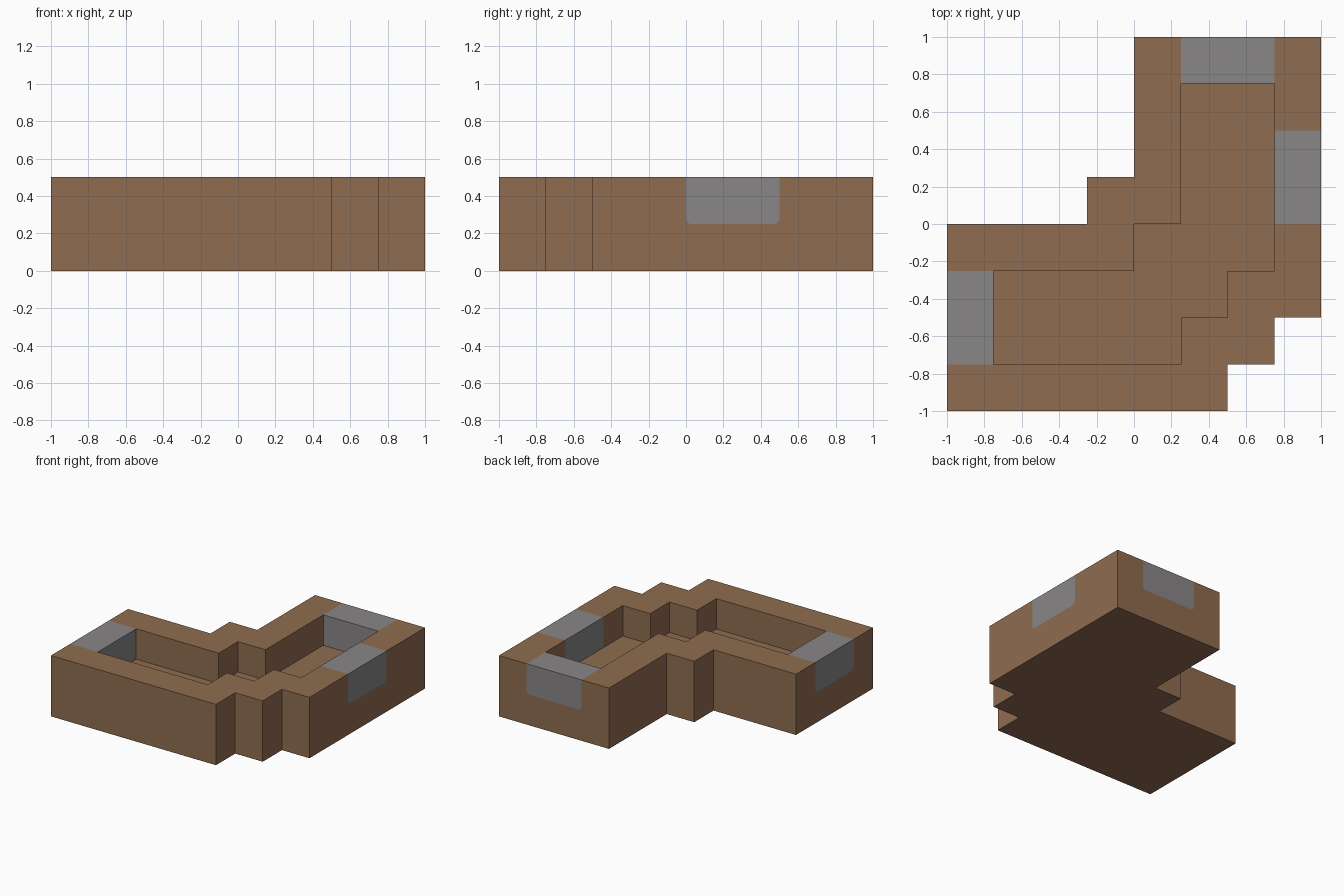
import bpy
import bmesh
from mathutils import Vector

if "Cube" in bpy.data.objects:
    bpy.data.objects.remove(bpy.data.objects["Cube"], do_unlink=True)


def make_material(name, colour):
    mat = bpy.data.materials.new(name)
    mat.use_nodes = True
    mat.diffuse_color = (*colour, 1)
    mat.node_tree.nodes["Principled BSDF"].inputs["Base Color"].default_value = (*colour, 1)
    return mat


brown = make_material("brown_wood", (0.275, 0.150, 0.080))
grey = make_material("grey_metal", (0.248, 0.240, 0.240))

HEIGHT, FLOOR, CORNER = 0.5, 0.25, 0.02

# Matching corners of the stepped outer wall and the inner channel
outer = [(-1, -1), (.5, -1), (.5, -.75), (.75, -.75), (.75, -.5), (1, -.5),
         (1, 1), (0, 1), (0, .25), (-.25, .25), (-.25, 0), (-1, 0)]
inner = [(-.75, -.75), (.25, -.75), (.25, -.5), (.5, -.5), (.5, -.25), (.75, -.25),
         (.75, .75), (.25, .75), (.25, 0), (0, 0), (0, -.25), (-.75, -.25)]

# Channel body: base, outer walls, rim, inner walls, floor
bm = bmesh.new()
rings = [[bm.verts.new((x, y, z)) for x, y in outline]
         for outline, z in ((outer, 0), (outer, HEIGHT), (inner, HEIGHT), (inner, FLOOR))]
bm.faces.new(rings[0][::-1])
bm.faces.new(rings[3])
for low, high in zip(rings, rings[1:]):
    for i in range(len(outer)):
        j = (i + 1) % len(outer)
        bm.faces.new((low[i], low[j], high[j], high[i]))


def faces_beyond(direction, distance):
    return [f for f in bm.faces
            if all(v.co.dot(direction) > distance for v in f.verts)]


def cut(direction, distance, point, normal):
    faces = faces_beyond(direction, distance)
    geom = set(faces)
    for f in faces:
        geom.update(f.edges, f.verts)
    bmesh.ops.bisect_plane(bm, geom=list(geom), dist=1e-5, plane_co=point, plane_no=normal)


# Grey gate plates wrapped over the wall: outward direction, along axis, centre
UP = Vector((0, 0, 1))
gates = [(Vector((1, 0, 0)), Vector((0, 1, 0)), 0.25),
         (Vector((0, 1, 0)), Vector((1, 0, 0)), 0.5),
         (Vector((-1, 0, 0)), Vector((0, 1, 0)), -0.5)]
for out, along, centre in gates:
    cut(out, 0.74, UP * FLOOR, UP)
    for side in (-1, 1):
        edge = along * (centre + side * 0.25) + UP * FLOOR
        cut(out, 0.74, edge, along)
        # Clipped lower corners on the outer face
        cut(out, 0.99, edge + UP * CORNER, UP - along * side)
    for f in faces_beyond(out, 0.74):
        mid = f.calc_center_median()
        offset = abs(mid.dot(along) - centre)
        clipped = mid.dot(out) > 0.99 and (0.25 - offset) + (mid.z - FLOOR) < CORNER
        if offset < 0.25 and mid.z > FLOOR and not clipped:
            f.material_index = 1

bmesh.ops.recalc_face_normals(bm, faces=bm.faces)
mesh = bpy.data.meshes.new("channel_body")
bm.to_mesh(mesh)
bm.free()
mesh.materials.append(brown)
mesh.materials.append(grey)
body = bpy.data.objects.new("channel_body", mesh)
bpy.context.collection.objects.link(body)
